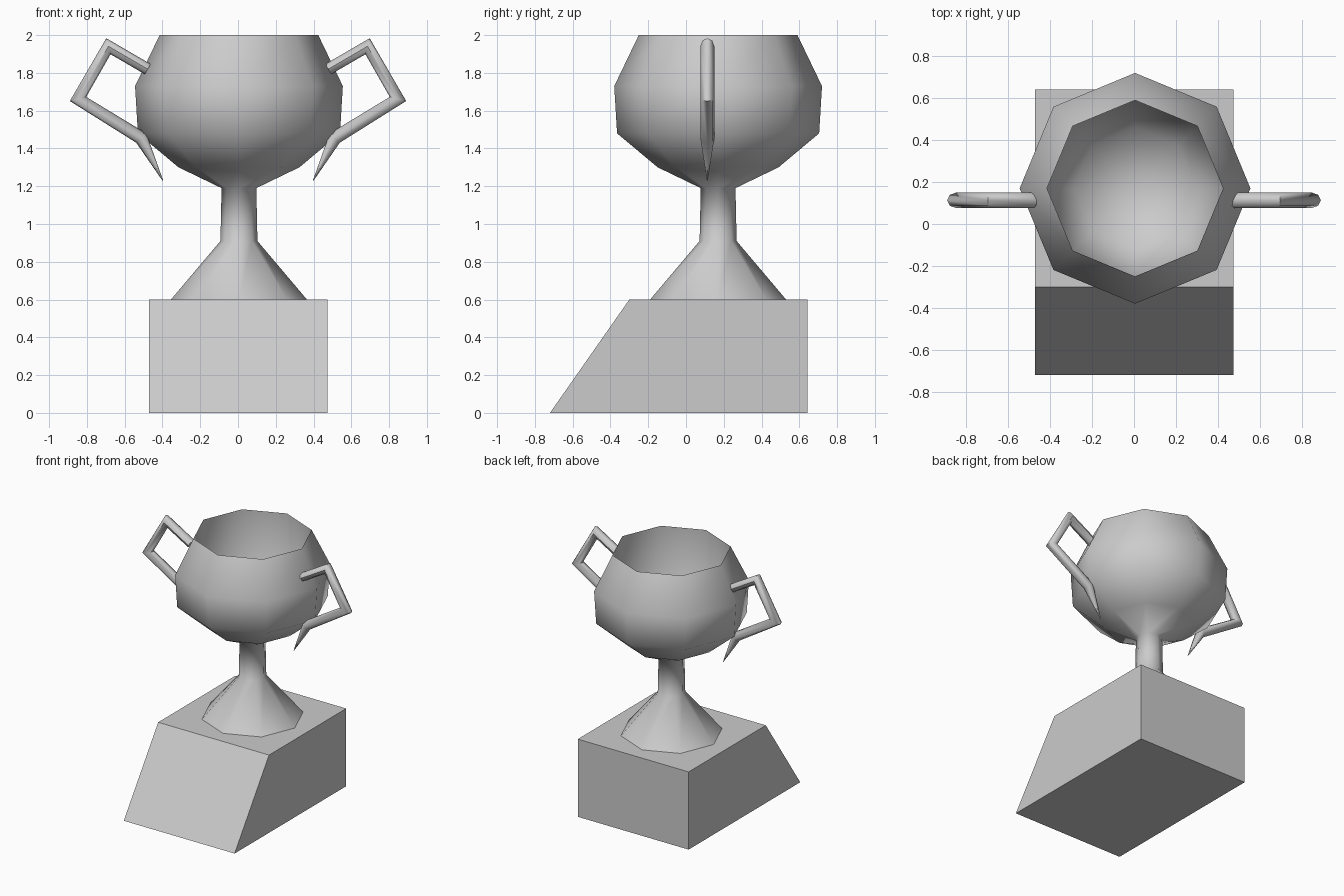
import bpy, bmesh, math
from mathutils import Vector

if "Cube" in bpy.data.objects:
    bpy.data.objects.remove(bpy.data.objects["Cube"])

CX, CY, SIDES = 0.005, 0.17, 8   # axis of the cup


def make_object(name, bm, smooth):
    bmesh.ops.recalc_face_normals(bm, faces=bm.faces[:])
    mesh = bpy.data.meshes.new(name)
    bm.to_mesh(mesh)
    bm.free()
    obj = bpy.data.objects.new(name, mesh)
    bpy.context.collection.objects.link(obj)
    bpy.ops.object.select_all(action='DESELECT')
    obj.select_set(True)
    bpy.context.view_layer.objects.active = obj
    bpy.ops.object.shade_smooth_by_angle(angle=math.radians(smooth))
    return obj


def bridge(bm, a, b):
    """Join two loops, or a loop and a single pole vertex."""
    n = len(a)
    for i in range(n):
        j = (i + 1) % n
        bm.faces.new((a[i], a[j], b[j], b[i]) if len(b) > 1 else (a[i], a[j], b[0]))


def ring(bm, r, z):
    angles = [2 * math.pi * i / SIDES for i in range(SIDES)]
    return [bm.verts.new((CX + r * math.cos(a), CY + r * math.sin(a), z)) for a in angles]


def handle(name, side, sides=8, y=0.113):
    """Mitred tube along a bent path that tapers to a point."""
    path = [Vector(p) for p in ((0.478, 1.82), (0.686, 1.941), (0.847, 1.662),
                                (0.512, 1.455), (0.398, 1.23))]
    radii = [0.031, 0.031, 0.032, 0.035, 0.002]
    bm = bmesh.new()
    rings = []
    for k, (p, r) in enumerate(zip(path, radii)):
        d0 = (p - path[k - 1]).normalized() if k else (path[1] - p).normalized()
        d1 = (path[k + 1] - p).normalized() if k < len(path) - 1 else d0
        n0, n1 = Vector((-d0.y, d0.x)), Vector((-d1.y, d1.x))
        n = (n0 + n1).normalized()
        n /= max(n.dot(n0), 0.4)
        loop = []
        for i in range(sides):
            a = 2 * math.pi * i / sides
            q = p + n * (r * math.cos(a))
            loop.append(bm.verts.new((side * q.x, y + 0.037 * r / max(r, 0.031)
                                      * math.sin(a), q.y)))
        rings.append(loop)
    for a, b in zip(rings, rings[1:]):
        bridge(bm, a, b)
    bm.faces.new(rings[0])
    bm.faces.new(rings[-1])
    return make_object(name, bm, 50)


# Plinth with a sloping front; its top is open where the cup stands
bm = bmesh.new()
outline = [(-0.72, 0), (0.642, 0), (0.642, 0.6), (-0.30, 0.6)]
left = [bm.verts.new((-0.472, y, z)) for y, z in outline]
right = [bm.verts.new((0.475, y, z)) for y, z in outline]
bm.faces.new(left)
bm.faces.new(right)
for i in (0, 1, 3):
    j = (i + 1) % 4
    bm.faces.new((left[i], left[j], right[j], right[i]))
hole = ring(bm, 0.36, 0.6)
rim = [bm.edges.new((hole[i], hole[i - 1])) for i in range(SIDES)]
border = [(left[2], left[3]), (left[3], right[3]), (right[3], right[2]), (right[2], left[2])]
for a, b in border:
    rim.append(bm.edges.get((a, b)) or bm.edges.new((a, b)))
bmesh.ops.triangle_fill(bm, edges=rim, use_beauty=True, normal=(0, 0, 1))
make_object("plinth", bm, 30)

# Cup: flared foot, stem, bowl outside, then the hollow down to its floor
bm = bmesh.new()
profile = [(0.36, 0.60), (0.098, 0.91), (0.092, 1.19), (0.32, 1.30), (0.535, 1.48),
           (0.55, 1.73), (0.42, 2.0), (0.42, 1.62), (0.29, 1.40)]
rings = [ring(bm, r, z) for r, z in profile]
for a, b in zip(rings, rings[1:]):
    bridge(bm, a, b)
bridge(bm, rings[-1], [bm.verts.new((CX, CY, 1.30))])
make_object("cup", bm, 65)

# Pair of handles
for label, side in (("left", -1), ("right", 1)):
    handle("handle_" + label, side)
